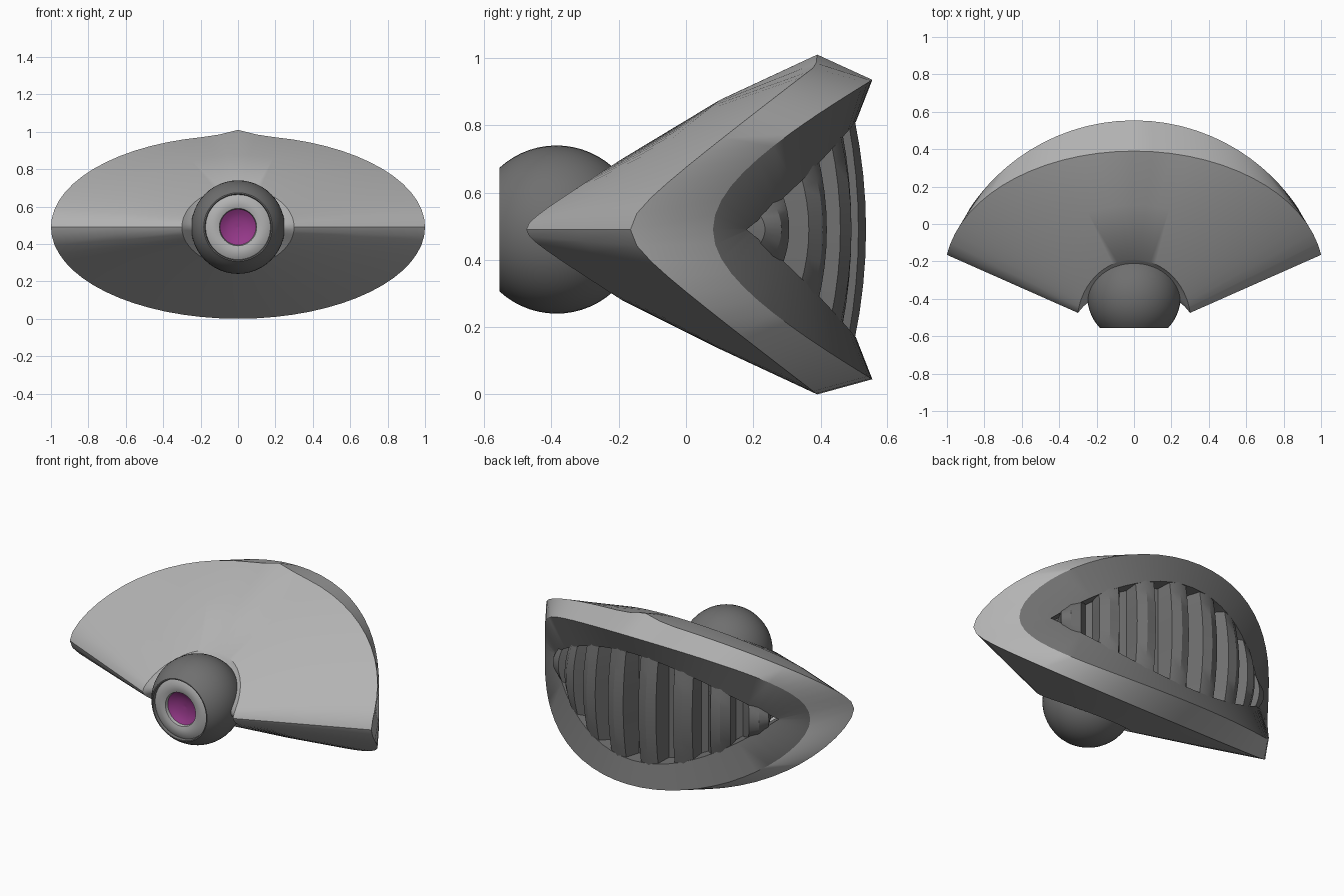
import bpy, bmesh, math
from math import sin, cos, pi, sqrt

cube = bpy.data.objects.get("Cube")
if cube:
    bpy.data.objects.remove(cube, do_unlink=True)

ZC = 0.49          # height of the centre line
FAN_Y = -0.5       # centre of the fan arc
SEG = 64


def material(name, rgb):
    m = bpy.data.materials.new(name)
    m.use_nodes = True
    m.diffuse_color = (*rgb, 1)
    m.node_tree.nodes["Principled BSDF"].inputs["Base Color"].default_value = (*rgb, 1)
    return m


light = material("light grey", (0.45, 0.45, 0.45))
dark = material("dark grey", (0.16, 0.16, 0.16))
purple = material("purple", (0.30, 0.04, 0.25))


def skin(name, rows, mats, row_mat=None, closed=True, angle=35):
    """Join rows of points with quads; row_mat gives each strip its colour."""
    bm = bmesh.new()
    grid = [[bm.verts.new(p) for p in row] for row in rows]
    for i, (a, b) in enumerate(zip(grid, grid[1:])):
        n = len(a)
        for j in range(n if closed else n - 1):
            k = (j + 1) % n
            f = bm.faces.new((a[j], a[k], b[k], b[j]))
            f.material_index = row_mat[i] if row_mat else 0
    bmesh.ops.remove_doubles(bm, verts=bm.verts, dist=1e-5)
    bmesh.ops.recalc_face_normals(bm, faces=bm.faces)
    mesh = bpy.data.meshes.new(name)
    bm.to_mesh(mesh)
    bm.free()
    ob = bpy.data.objects.new(name, mesh)
    bpy.context.collection.objects.link(ob)
    for m in mats:
        mesh.materials.append(m)
    bpy.ops.object.select_all(action='DESELECT')
    ob.select_set(True)
    bpy.context.view_layer.objects.active = ob
    bpy.ops.object.shade_smooth_by_angle(angle=math.radians(angle))
    return ob


def sweep_back(s, c=0.15):
    """0 at the side corners, 1 at top and bottom, rounded at the corners."""
    return (sqrt(s * s + c * c) - c) / (sqrt(1 + c * c) - c)


def arc_y(x, radius):
    return FAN_Y + sqrt(max(radius ** 2 - x * x, 0))


def flared(width, height, y0, y1, peak=0.0, lift=0.0):
    """Ring of the front shell, swept back towards top and bottom."""
    pts = []
    for j in range(SEG):
        a = 2 * pi * j / SEG
        s, x = sin(a), width * cos(a)
        z = ZC + height * s
        if s > 0:
            z += lift * s + peak * max(0, 1 - abs(x) / 0.13)
        pts.append((x, y0 + (y1 - y0) * sweep_back(s), z))
    return pts


def on_arc(width, height, radius, power=1):
    """Ring lying on the upright cylinder at the back."""
    pts = []
    for j in range(SEG):
        a = 2 * pi * j / SEG
        x, s = width * cos(a), sin(a)
        h = height * math.copysign(abs(s) ** power, s)
        pts.append((x, arc_y(x, radius), ZC + h))
    return pts


# Fan-shaped shell with its dark back rim and the lip of the opening
skin("shell", [
    flared(0.22, 0.17, -0.40, -0.22),
    flared(0.27, 0.19, -0.44, -0.20),
    flared(0.30, 0.21, -0.475, -0.19),
    flared(0.65, 0.355, -0.32, 0.10, lift=0.03),
    flared(1.00, 0.49, -0.165, 0.39, peak=0.03),
    on_arc(0.88, 0.445, 1.054),
    on_arc(0.74, 0.32, 1.005, 2),
    on_arc(0.72, 0.31, 0.87, 2),
], [light, dark], [0, 0, 0, 0, 0, 1, 1])

# Ribbed grille filling the opening
COUNT = 8
span = math.radians(94)
columns = []
for i in range(COUNT):
    for off, raised in ((-0.5, 0), (-0.40, 0), (-0.26, 1), (0, 1.15), (0.26, 1), (0.40, 0), (0.5, 0)):
        phi = span * ((i + 0.5 + off) / COUNT - 0.5)
        height = 0.32 * max(0.02, 1 - (sin(phi) / 0.74) ** 2) + 0.015
        col = []
        for k in range(9):
            v = k / 4 - 1
            r = 0.92 + (0.075 + 0.03 * (1 - v * v)) * raised
            col.append((r * sin(phi), FAN_Y + r * cos(phi), ZC + height * v))
        columns.append(col)
skin("grille", columns, [dark], closed=False, angle=30)


def lathe(name, profile, mats, row_mat=None):
    """Spin (radius, y) points around the front-to-back axis."""
    n = 48
    rows = [[(r * cos(2 * pi * j / n), y, ZC + r * sin(2 * pi * j / n)) for j in range(n)]
            for r, y in profile if r > 0]
    ob = skin(name, rows, mats, row_mat)
    return ob


# Ball with a flat front
BALL_R, BALL_Y = 0.25, -0.385
cut = math.acos(0.17 / BALL_R)
ball = [(max(BALL_R * sin(t), 0.0005), BALL_Y - BALL_R * cos(t))
        for t in [cut + (pi - cut) * i / 22 for i in range(23)]]
lathe("ball", [(0.172, -0.53), (0.177, -0.555)] + ball, [dark])

# Rounded ring set into the ball, and the hollow lens
lathe("lens_ring", [(0.178, -0.535), (0.165, -0.542), (0.145, -0.549), (0.12, -0.551),
                    (0.10, -0.545), (0.094, -0.52)], [light])
lathe("lens", [(0.096, -0.528), (0.075, -0.515), (0.05, -0.506), (0.025, -0.502),
               (0.0005, -0.50)], [purple])
